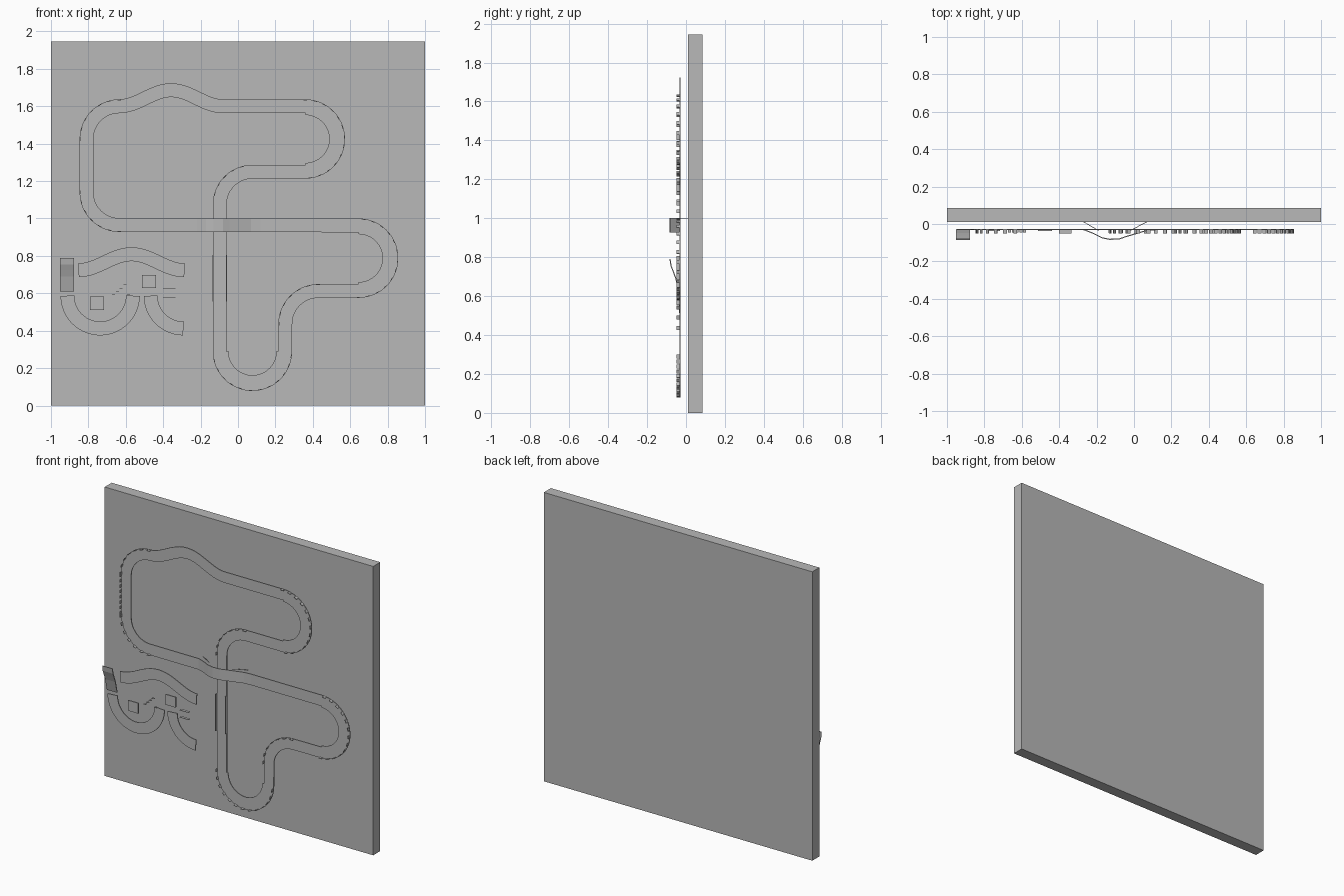
import bpy, bmesh, math
from mathutils import Matrix, Vector

if "Cube" in bpy.data.objects:
    bpy.data.objects.remove(bpy.data.objects["Cube"])

grey = bpy.data.materials.new("plain_grey")
grey.use_nodes = True
COLOUR = (0.48, 0.48, 0.48, 1)
grey.diffuse_color = COLOUR
grey.node_tree.nodes["Principled BSDF"].inputs["Base Color"].default_value = COLOUR

ROAD = 0.074      # road width
R = 0.175         # centre-line radius of every bend
Y = -0.033        # front face of the road
THICK = 0.006


def finish(name, bm):
    bmesh.ops.recalc_face_normals(bm, faces=bm.faces)
    mesh = bpy.data.meshes.new(name)
    bm.to_mesh(mesh)
    bm.free()
    mesh.materials.append(grey)
    obj = bpy.data.objects.new(name, mesh)
    bpy.context.collection.objects.link(obj)
    return obj


def boxes(name, items):
    """Each item: location, size, angle in the x-z plane."""
    bm = bmesh.new()
    for loc, size, angle in items:
        m = (Matrix.Translation(loc) @ Matrix.Rotation(-angle, 4, 'Y')
             @ Matrix.Diagonal((*size, 1)))
        bmesh.ops.create_cube(bm, size=1, matrix=m)
    return finish(name, bm)


def arc(cx, cz, a0, a1, r=R):
    n = max(8, abs(a1 - a0) // 7)
    angles = [math.radians(a0 + (a1 - a0) * i / n) for i in range(n + 1)]
    return [Vector((cx + r * math.cos(a), Y, cz + r * math.sin(a))) for a in angles]


def wave(x0, x1, z, rise=0.086, n=24):
    return [Vector((x0 + (x1 - x0) * i / n, Y,
                    z + rise * (1 - math.cos(2 * math.pi * i / n)) / 2))
            for i in range(1, n)]


def ribbon(name, pts, width=ROAD, closed=False, thick=THICK):
    """Sweep a flat strip along points, lying in the x-z plane."""
    bm = bmesh.new()
    rings, n = [], len(pts)
    for i, p in enumerate(pts):
        before = pts[i - 1] if closed or i else p
        after = pts[(i + 1) % n] if closed or i < n - 1 else p
        t = (p - before).normalized() + (after - p).normalized()
        side = Vector((-t.z, 0, t.x)).normalized() * width / 2
        back = Vector((0, thick, 0))
        rings.append([bm.verts.new(c) for c in
                      (p + side, p - side, p - side + back, p + side + back)])
    for i in range(n if closed else n - 1):
        a, b = rings[i], rings[(i + 1) % n]
        for k in range(4):
            bm.faces.new((a[k], a[(k + 1) % 4], b[(k + 1) % 4], b[k]))
    if not closed:
        bm.faces.new(rings[0])
        bm.faces.new(rings[-1])
    return finish(name, bm)


# Backing board
boxes("backing_board", [((0, 0.0475, 0.9725), (2, 0.075, 1.945), 0)])

# Main circuit: bends joined by straights, with a bridge over the crossing
bends = [(0.077, 0.29, 180, 360), (0.428, 0.437, 180, 90), (0.645, 0.788, -90, 90),
         (-0.635, 1.14, 270, 180), (-0.635, 1.425, 180, 90),
         (0.36, 1.425, 90, -90), (0.077, 1.075, 90, 180)]
bridge = [Vector((x, y, 0.964)) for x, y in
          ((0.12, Y), (0.07, -0.037), (-0.045, -0.071), (-0.08, -0.083), (-0.13, -0.085),
           (-0.17, -0.077), (-0.22, -0.052), (-0.27, Y))]
path = []
for i, b in enumerate(bends):
    path += arc(*b)
    if i == 2:
        path += bridge
    elif i == 4:
        path += wave(-0.635, -0.08, 1.6) + [Vector((-0.08, Y, 1.6))]
ribbon("circuit_road", path, closed=True)

# Raised barrier blocks on the outside of the bends, inner kerbs on the U-turns
blocks = []
for cx, cz, a0, a1 in bends:
    for p in arc(cx, cz, a0, a1, R + ROAD / 2 - 0.003)[::2]:
        angle = math.atan2(p.z - cz, p.x - cx)
        blocks.append(((p.x, Y - 0.008, p.z), (0.004, 0.018, 0.02), angle))
    if abs(a1 - a0) == 180:
        ribbon("inner_kerb", arc(cx, cz, a0, a1, R - ROAD / 2 - 0.004), 0.012)
for i in range(8):
    blocks.append(((-0.846, Y - 0.008, 1.16 + i * 0.036), (0.004, 0.018, 0.02), 0))
boxes("barrier_blocks", blocks)

# Fenced straight below the bridge
boxes("straight_fences", [((x, Y - 0.008, 0.68), (0.004, 0.016, 0.25), 0)
                          for x in (-0.134, -0.062)])

# Thin struts from the bridge to the board
struts = []
for x0, x1 in ((-0.27, -0.19), (0.07, -0.02)):
    a, b = Vector((x0, 0.012, 0.998)), Vector((x1, -0.035, 0.998))
    struts.append((a, b))
bm = bmesh.new()
for a, b in struts:
    d = b - a
    m = Matrix.Translation((a + b) / 2) @ d.to_track_quat('Z', 'Y').to_matrix().to_4x4()
    bmesh.ops.create_cone(bm, cap_ends=True, segments=6, radius1=0.002, radius2=0.002,
                          depth=d.length, matrix=m)
finish("bridge_struts", bm)

# Spare road pieces
ends = [Vector((x, Y, 0.723)) for x in (-0.853, -0.286)]
ribbon("spare_wave_piece", [ends[0]] + wave(-0.853, -0.286, 0.723) + [ends[1]])
ribbon("spare_u_turn", arc(-0.737, 0.587, 180, 360))
ribbon("spare_quarter_bend", arc(-0.292, 0.587, 180, 270))

# Spare ramp rising away from the board
ribbon("spare_ramp", [Vector((-0.914, y, z)) for z, y in
                      ((0.61, -0.035), (0.65, -0.045), (0.69, -0.055), (0.725, -0.068),
                       (0.755, -0.08), (0.79, -0.085))], 0.076)

# Spare square tiles and loose barrier parts
boxes("spare_tiles", [((x, Y, z), (0.075, 0.008, 0.07), 0)
                      for x, z in ((-0.755, 0.547), (-0.477, 0.662))])
boxes("spare_barriers", [((-0.367, Y - 0.008, z), (0.066, 0.018, 0.003), 0)
                         for z in (0.578, 0.626)])
boxes("spare_blocks", [((-0.665 + 0.02 * i, Y - 0.006, 0.592 + 0.018 * (i % 4)),
                        (0.016, 0.014, 0.003), 0) for i in range(5)])
